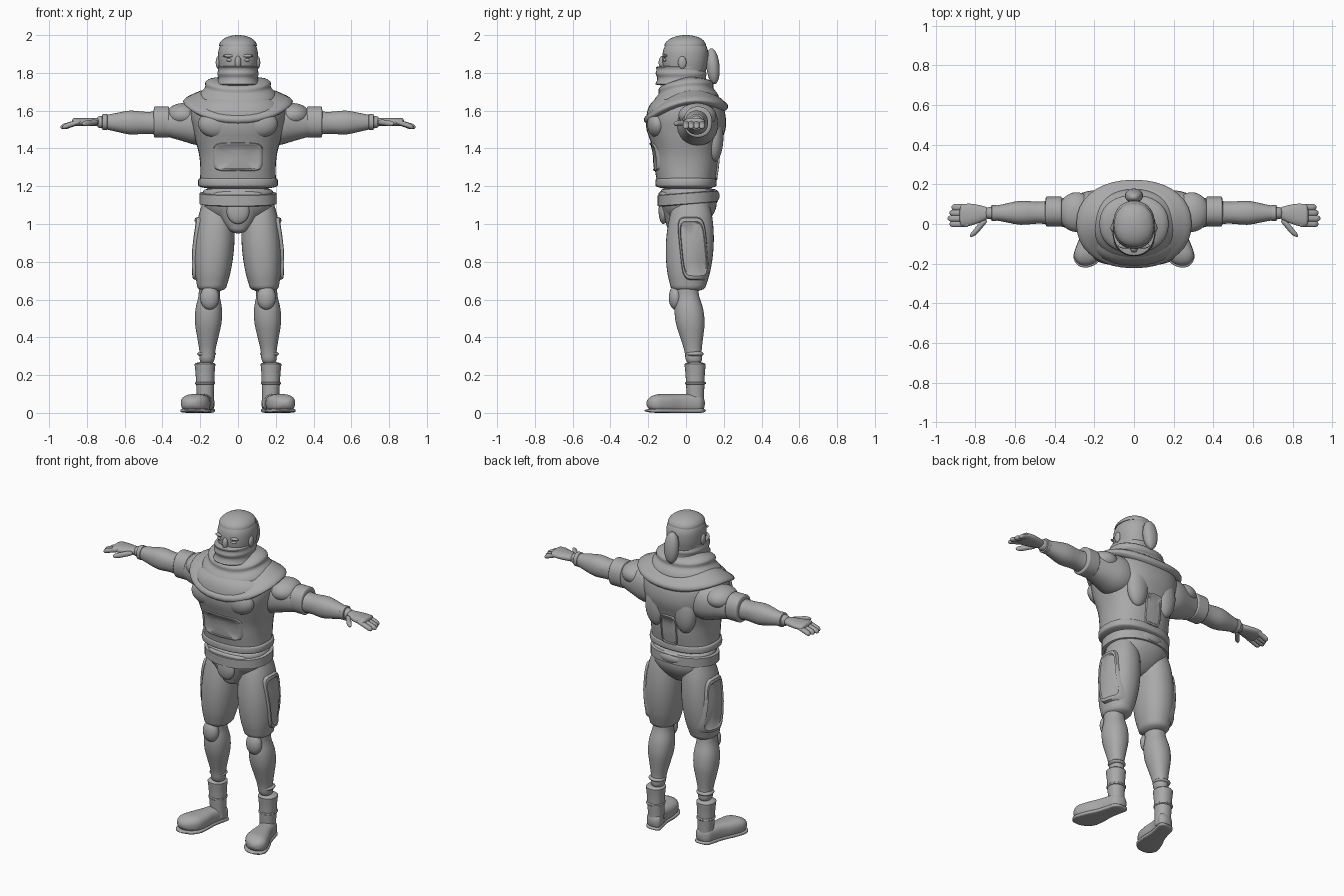
import bpy, bmesh, math
from mathutils import Vector
from mathutils.bvhtree import BVHTree

default = bpy.data.objects.get("Cube")
if default:
    bpy.data.objects.remove(default, do_unlink=True)

clay = bpy.data.materials.new("clay_grey")
clay.use_nodes = True
clay.diffuse_color = (0.4, 0.4, 0.4, 1)
shader = next(node for node in clay.node_tree.nodes if node.type == 'BSDF_PRINCIPLED')
shader.inputs["Base Color"].default_value = clay.diffuse_color

SIDES = 36
SECTIONS = 28
parts = []


def finish(name, bm, mirror):
    """Turn a bmesh into a named object, mirrored across x when asked."""
    bmesh.ops.recalc_face_normals(bm, faces=bm.faces[:])
    mesh = bpy.data.meshes.new(name)
    bm.to_mesh(mesh)
    bm.free()
    mesh.materials.append(clay)
    obj = bpy.data.objects.new(name, mesh)
    bpy.context.collection.objects.link(obj)
    if mirror:
        obj.modifiers.new("Mirror", 'MIRROR').use_mirror_merge = False
    parts.append(obj)
    return obj


def profile(values, t):
    """Smooth curve through evenly spaced values, read at t from 0 to 1."""
    last = len(values) - 1
    spot = t * last
    i = min(int(spot), max(last - 1, 0))
    f = spot - i
    p, q, r, s = (values[min(max(k, 0), last)] for k in range(i - 1, i + 3))
    return q + f / 2 * (r - p + f * (2 * p - 5 * q + 4 * r - s + f * (3 * (q - r) + s - p)))


def dome(t, ends):
    """Shrink factor that rounds off both ends of a form."""
    scale = 1
    for distance, reach in zip((t, 1 - t), ends):
        if distance < reach:
            scale *= math.sqrt(max(1 - (1 - distance / reach) ** 2, 0))
    return max(scale, 0.01)


def sign_power(value, power):
    return math.copysign(abs(value) ** (2 / power), value)


def loft(name, start, end, size, shape=(1,), depth=None, ends=(.1, .1),
         power=2.2, tilt=0, bend=0, mirror=False):
    """Sweep an oval from start to end; shape and depth scale its two radii."""
    start, end = Vector(start), Vector(end)
    along = max(range(3), key=lambda k: abs(end[k] - start[k]))
    wide, deep = [k for k in range(3) if k != along]
    bm = bmesh.new()
    loops = []
    for i in range(SECTIONS + 1):
        t = (1 - math.cos(math.pi * i / SECTIONS)) / 2
        width = size[0] * profile(shape, t) * dome(t, ends)
        height = size[1] * profile(depth or shape, t) * dome(t, ends)
        loop = []
        for k in range(SIDES):
            angle = math.tau * k / SIDES
            co = start.lerp(end, t)
            s = sign_power(math.sin(angle), power)
            co[wide] += width * sign_power(math.cos(angle), power)
            co[deep] += height * s
            co[along] += tilt * s + bend * s * s
            loop.append(bm.verts.new(co))
        loops.append(loop)
    for low, high in zip(loops, loops[1:]):
        for k in range(SIDES):
            n = (k + 1) % SIDES
            bm.faces.new((low[k], low[n], high[n], high[k]))
    bm.faces.new(loops[0])
    bm.faces.new(loops[-1])
    return finish(name, bm, mirror)


def blob(name, centre, radii, mirror=True):
    """Ellipsoid pad."""
    reach = Vector((0, 0, radii[2]))
    a, b = Vector(centre) - reach, Vector(centre) + reach
    # a flat pad still sweeps upward because start and end differ only in z
    return loft(name, a, b, radii[:2], ends=(.5, .5), power=2, mirror=mirror)


def panel(name, target, centre, facing, half_size, thick, slant=0, mirror=False):
    """Raised, rimmed, rounded plate laid on the surface of another part."""
    mesh = target.data
    tree = BVHTree.FromPolygons([v.co for v in mesh.vertices], [p.vertices for p in mesh.polygons])
    facing, centre = Vector(facing), Vector(centre)
    across = facing.cross(Vector((0, 0, 1)))
    bm = bmesh.new()
    depth = 1

    def place(radius, angle, lift):
        nonlocal depth
        u = half_size[0] * radius * sign_power(math.cos(angle), 5)
        v = half_size[1] * radius * sign_power(math.sin(angle), 5)
        origin = centre + across * (u + slant * v) + Vector((0, 0, v)) + facing
        hit = tree.ray_cast(origin, -facing)
        if hit[0]:
            depth = hit[3]
        return bm.verts.new(origin - facing * (depth - lift * thick))

    middle = place(0, 0, .5)
    loops = [[place(radius, math.tau * k / SIDES, lift) for k in range(SIDES)]
             for radius, lift in ((.4, .5), (.8, .5), (.85, 1), (.95, 1), (1, -.5))]
    for k in range(SIDES):
        n = (k + 1) % SIDES
        bm.faces.new((middle, loops[0][k], loops[0][n]))
        for inner, outer in zip(loops, loops[1:]):
            bm.faces.new((inner[k], outer[k], outer[n], inner[n]))
    return finish(name, bm, mirror)


# Head, mask and hair
loft("head", (0, -.01, 1.72), (0, 0, 2), (.105, .12), shape=(.85, .9, 1, 1, 1), ends=(.1, .35))
loft("hair_cap", (0, -.005, 1.94), (0, 0, 2), (.1, .11), ends=(.05, .95))
loft("face_mask", (0, -.02, 1.73), (0, -.03, 1.84), (.11, .135), shape=(1.1, 1, .95, 1, .95, 1))
blob("nose", (0, -.125, 1.855), (.017, .02, .035), mirror=False)
blob("eyes", (.044, -.11, 1.868), (.02, .012, .009))
blob("brows", (.045, -.11, 1.89), (.034, .014, .009))
blob("ears", (.106, -.02, 1.855), (.012, .022, .033))
loft("ponytail", (0, .15, 1.74), (0, .135, 1.93), (.045, .035), ends=(.5, .5))
blob("hair_tie", (0, .105, 1.89), (.03, .03, .025), mirror=False)

# Layered cowl around the neck and shoulders
loft("cowl", (0, 0, 1.625), (0, 0, 1.71), (.29, .22), shape=(.9, 1, .95, .8, .65),
     depth=(.9, 1, 1, .9, .8), tilt=.035, bend=-.07)
loft("cowl_upper_fold", (0, 0, 1.64), (0, 0, 1.78), (.21, .175),
     shape=(.9, 1, .95, .83, .82, .65), tilt=.015, bend=-.02)

# Torso with vest hem, pocket and back detail
torso = loft("torso", (0, 0, 1.18), (0, 0, 1.7), (.25, .21), shape=(.8, .8, .8, .83, .9, .95, 1, .95, .6),
             depth=(.7, .75, .8, .82, .9, 1, 1, .9, .6), ends=(.05, .05), power=2.4)
loft("vest_hem", (0, 0, 1.18), (0, 0, 1.26), (.212, .162), shape=(.98, 1, .97), ends=(.3, .3), power=2.4)
panel("chest_pocket", torso, (0, 0, 1.355), (0, -1, 0), (.135, .077), .009)
panel("back_panel", torso, (0, 0, 1.33), (0, 1, 0), (.055, .1), .01)
blob("shoulder_blades", (.1, .15, 1.46), (.07, .048, .13))
blob("chest_muscles", (.11, -.15, 1.53), (.1, .055, .075))

# Hips, belt and front guard
loft("hips", (0, .02, .96), (0, .01, 1.2), (.19, .15), shape=(.3, .7, .95, 1, .95))
loft("belt", (0, .01, 1.1), (0, .01, 1.17), (.205, .16), tilt=.012)
loft("front_guard", (0, -.05, .95), (0, -.1, 1.18), (.13, .05), shape=(.3, .6, .8, 1, 1), depth=(.8, 1, 1))
blob("guard_boss", (0, -.12, 1.07), (.06, .025, .07), mirror=False)
blob("lumbar_pad", (0, .145, 1.15), (.08, .033, .035), mirror=False)

# Legs
thighs = loft("thighs", (.14, .01, .64), (.11, .03, 1.14), (.104, .125),
              shape=(.7, .9, 1, 1, .9, .7), ends=(.05, .05), mirror=True)
panel("thigh_plates", thighs, (.14, .04, .87), (1, 0, 0), (.075, .17), .016, slant=.1, mirror=True)
loft("shins", (.165, .045, .25), (.15, 0, .7), (.07, .076), shape=(.6, .6, .8, 1, 1, .8, .85), mirror=True)
loft("ankle_cuffs", (.166, .045, .295), (.166, .045, .33), (.05, .049), ends=(.5, .5), mirror=True)
blob("knee_pads", (.15, -.055, .61), (.05, .036, .064))

# Boots
loft("boot_shafts", (.172, .05, .02), (.175, .048, .27), (.056, .057),
     shape=(.8, .8, .85, .9, 1), ends=(.05, .05), mirror=True)
loft("boot_straps", (.174, .05, .145), (.174, .05, .17), (.053, .055), ends=(.4, .4), mirror=True)
loft("boot_feet", (.165, .1, .05), (.245, -.21, .05), (.074, .05), shape=(.65, .65, .7, .9, 1, 1),
     depth=(1,), ends=(.1, .25), power=2.6, mirror=True)
loft("boot_soles", (.165, .105, .012), (.245, -.22, .012), (.077, .012), shape=(.65, .65, .7, .9, 1, 1),
     depth=(1,), ends=(.1, .25), power=4, mirror=True)

# Arms
loft("arms", (.12, .06, 1.53), (.75, .055, 1.54), (.11, .115),
     shape=(.95, 1, .8, .6, .5, .55, .4, .25), ends=(.02, .02), mirror=True)
blob("shoulder_caps", (.29, .06, 1.575), (.09, .1, .065))
loft("arm_bands", (.36, .063, 1.54), (.45, .063, 1.54), (.075, .082), mirror=True)
blob("elbow_pads", (.51, .085, 1.545), (.05, .028, .036))
loft("wrist_cuffs", (.69, .055, 1.54), (.72, .055, 1.54), (.04, .042), mirror=True)

# Hands with four closed fingers and a thumb
loft("palms", (.73, .055, 1.54), (.88, .042, 1.54), (.056, .022), shape=(.5, .8, 1, 1), depth=(1,), mirror=True)
for i in range(4):
    y = i * .028
    loft(f"finger_{i + 1}", (.83, y, 1.545), (.94 - .01 * abs(i - 1), y, 1.512), (.016, .014),
         ends=(.2, .2), mirror=True)
loft("thumbs", (.75, .02, 1.54), (.82, -.065, 1.53), (.018, .015), ends=(.2, .3), power=2, mirror=True)

# Smooth shading with crisp seams
bpy.ops.object.select_all(action='DESELECT')
for obj in parts:
    obj.select_set(True)
bpy.context.view_layer.objects.active = parts[0]
bpy.ops.object.shade_smooth_by_angle(angle=math.radians(45))
